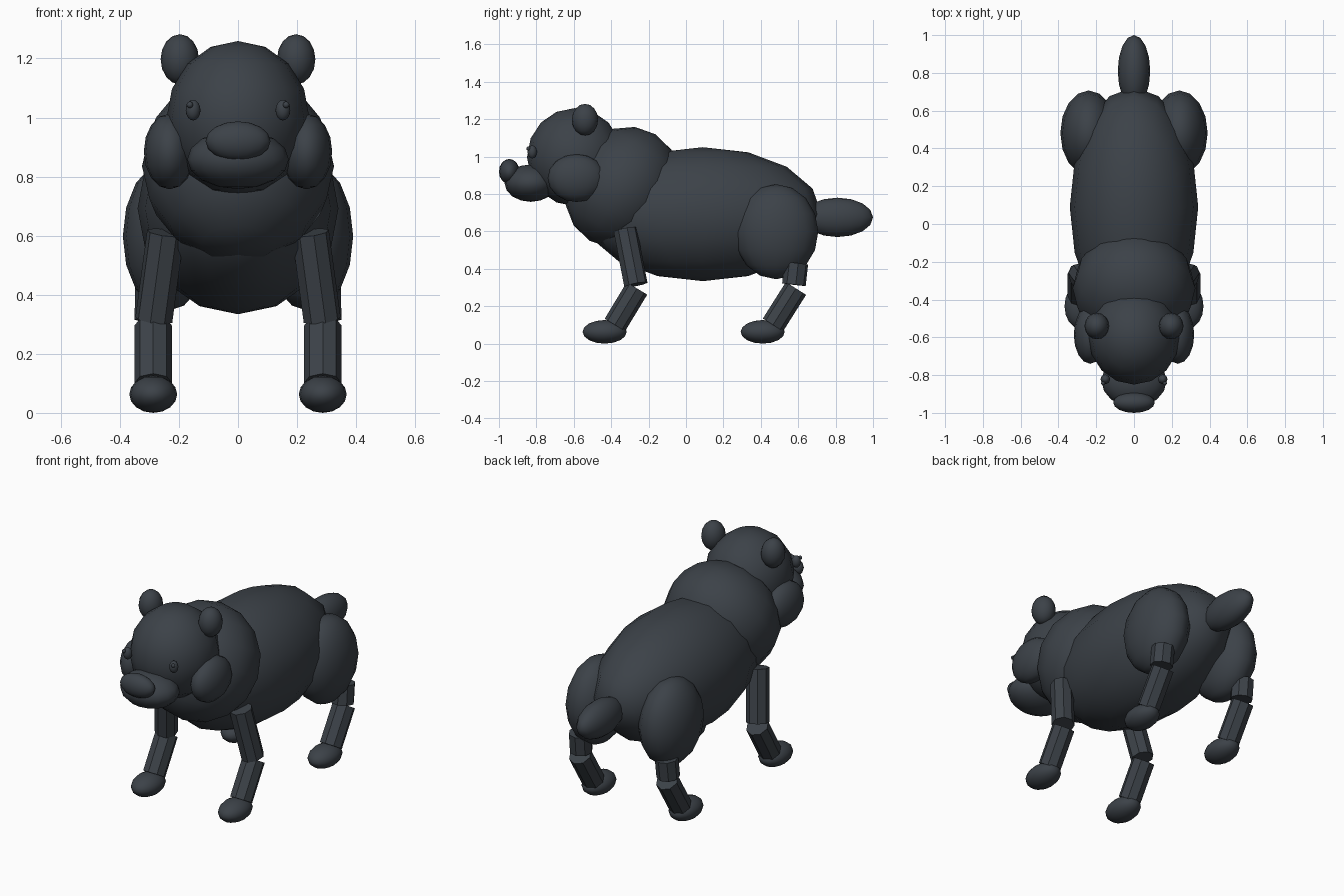
import bpy
from math import radians
from mathutils import Vector

if "Cube" in bpy.data.objects:
    bpy.data.objects.remove(bpy.data.objects["Cube"], do_unlink=True)

FUR = (0.045, 0.054, 0.065, 1)
fur = bpy.data.materials.new("charcoal_fur")
fur.use_nodes = True
fur.diffuse_color = FUR
fur.node_tree.nodes["Principled BSDF"].inputs["Base Color"].default_value = FUR
SIDES = (("left", 1), ("right", -1))


def finish(name, smooth):
    obj = bpy.context.object
    obj.name = name
    obj.data.materials.append(fur)
    for face in obj.data.polygons:
        face.use_smooth = smooth
    return obj


def blob(name, center, radii, tilt=0):
    """Smooth low-poly ellipsoid, tilted about the x axis."""
    bpy.ops.mesh.primitive_uv_sphere_add(segments=16, ring_count=8, radius=1, location=center)
    obj = finish(name, True)
    obj.scale = radii
    obj.rotation_euler.x = radians(tilt)
    return obj


def limb(name, start, end, radius=0.064):
    """Flat-sided cylinder between two joints."""
    a, b = Vector(start), Vector(end)
    bpy.ops.mesh.primitive_cylinder_add(vertices=8, radius=radius, depth=(b - a).length,
                                        location=(a + b) / 2)
    obj = finish(name, False)
    axis = a - b
    obj.rotation_euler = axis.to_track_quat("Z", "Y").to_euler()
    return obj


# Torso, neck and tail
blob("body", (0, 0.09, 0.692), (0.34, 0.635, 0.358))
blob("neck", (0, -0.34, 0.835), (0.325, 0.30, 0.335), -32)
blob("tail", (0, 0.81, 0.675), (0.086, 0.19, 0.105))

# Head
blob("head", (0, -0.595, 0.997), (0.242, 0.255, 0.262))
blob("muzzle", (0, -0.83, 0.858), (0.172, 0.14, 0.10))
blob("nose", (0, -0.945, 0.92), (0.11, 0.055, 0.067))

for side, s in SIDES:
    # Paired head parts
    blob(side + "_ear", (s * 0.197, -0.54, 1.197), (0.065, 0.07, 0.085))
    blob(side + "_cheek", (s * 0.232, -0.585, 0.885), (0.087, 0.155, 0.128))
    blob(side + "_eye", (s * 0.152, -0.822, 1.025), (0.025, 0.025, 0.035))
    blob(side + "_pupil", (s * 0.163, -0.843, 1.043), (0.011, 0.011, 0.011))

    # Front leg
    limb(side + "_front_upper_leg", (s * 0.245, -0.325, 0.61), (s * 0.285, -0.268, 0.315))
    limb(side + "_front_lower_leg", (s * 0.287, -0.262, 0.295), (s * 0.287, -0.38, 0.10))
    blob(side + "_front_paw", (s * 0.287, -0.435, 0.063), (0.081, 0.118, 0.063))

    # Hind leg
    blob(side + "_haunch", (s * 0.24, 0.482, 0.598), (0.15, 0.225, 0.254))
    limb(side + "_hind_upper_leg", (s * 0.285, 0.59, 0.43), (s * 0.287, 0.577, 0.315))
    limb(side + "_hind_lower_leg", (s * 0.287, 0.588, 0.295), (s * 0.287, 0.465, 0.10))
    blob(side + "_hind_paw", (s * 0.287, 0.41, 0.063), (0.081, 0.118, 0.063))
